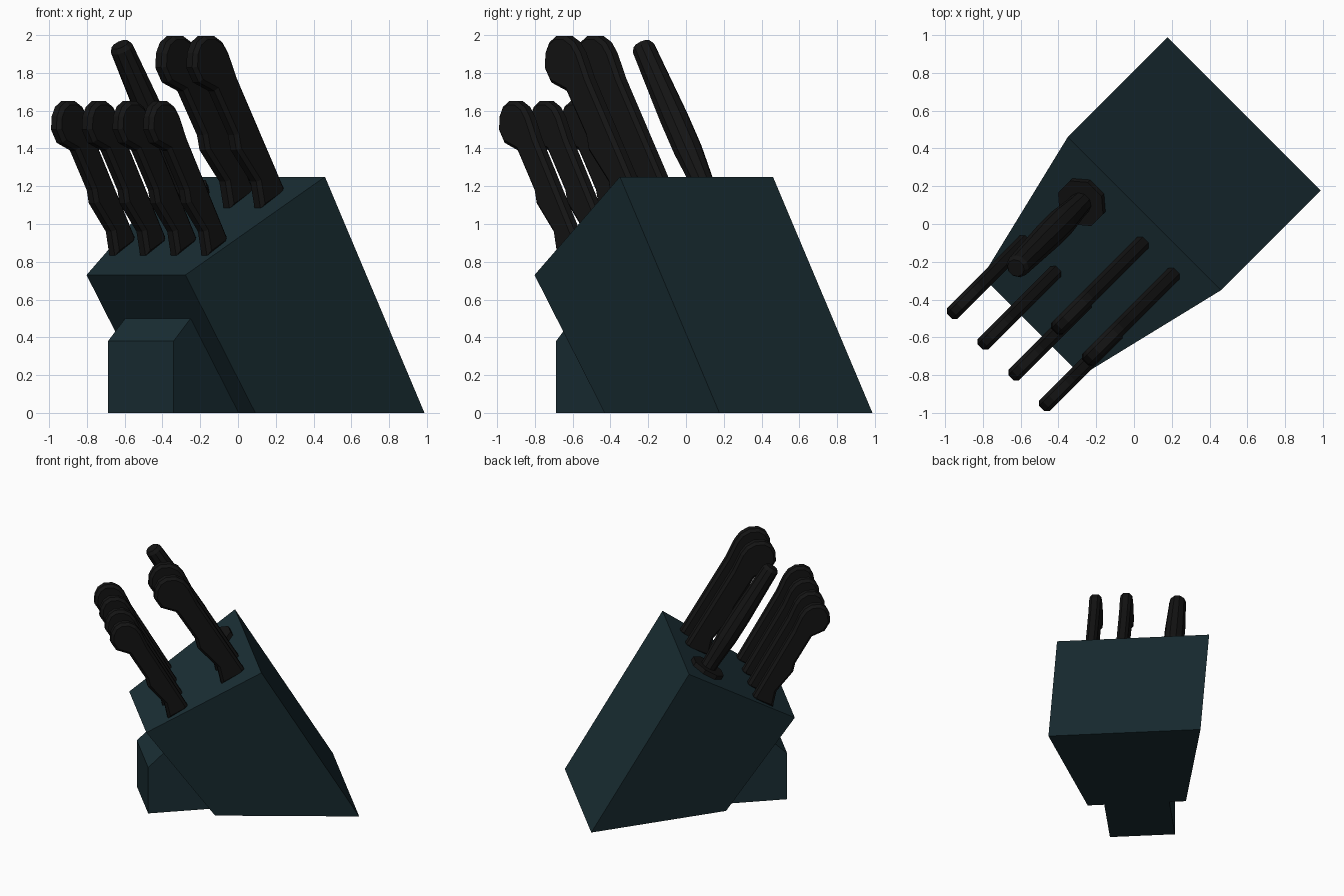
import bpy, bmesh, math
from mathutils import Vector

if "Cube" in bpy.data.objects:
    bpy.data.objects.remove(bpy.data.objects["Cube"])

R2 = math.sqrt(2)


def world(u, v, z):
    """Block space (u = back, v = sideways) turned 45 degrees into world space."""
    return Vector(((u + v) / R2, (u - v) / R2, z))


def material(name, rgb):
    m = bpy.data.materials.new(name)
    m.diffuse_color = (*rgb, 1)
    m.use_nodes = True
    m.node_tree.nodes["Principled BSDF"].inputs["Base Color"].default_value = m.diffuse_color
    return m


TEAL = material("dark_teal", (0.010, 0.027, 0.034))
BLACK = material("black", (0.007, 0.007, 0.007))


def finish(bm, name, mat):
    bmesh.ops.recalc_face_normals(bm, faces=bm.faces)
    me = bpy.data.meshes.new(name)
    bm.to_mesh(me)
    bm.free()
    me.materials.append(mat)
    ob = bpy.data.objects.new(name, me)
    bpy.context.collection.objects.link(ob)
    return ob


def slab(name, profile, mat, v=0, bevel=0):
    """Side profile of (u, z, half width) points, spanned across v."""
    bm = bmesh.new()
    a = [bm.verts.new(world(u, v - w, z)) for u, z, w in profile]
    b = [bm.verts.new(world(u, v + w, z)) for u, z, w in profile]
    n = len(profile)
    caps = [bm.faces.new(a), bm.faces.new(b[::-1])]
    for i in range(n):
        j = (i + 1) % n
        bm.faces.new((a[i], b[i], b[j], a[j]))
    bmesh.ops.recalc_face_normals(bm, faces=bm.faces)
    if bevel:
        rim = list({e for f in caps for e in f.edges})
        bmesh.ops.bevel(bm, geom=rim, offset=bevel, segments=1,
                        profile=0.5, affect='EDGES')
    return finish(bm, name, mat)


# Tapered leaning block and its front support
slab("block", [(0.823, 0, 0.573), (0.078, 1.25, 0.573),
               (-0.764, 0.73, 0.37), (-0.24, 0, 0.37)], TEAL)
slab("front_support", [(-0.728, 0, 0.245), (-0.728, 0.38, 0.245),
                       (-0.60, 0.5, 0.245), (-0.24, 0, 0.245)], TEAL)

# Knife handles: one side profile, reused larger for the back row
HANDLE = [(-0.597, 0.83), (-0.625, 0.96), (-0.752, 1.11), (-0.768, 1.18),
          (-0.894, 1.39), (-0.993, 1.43), (-1.035, 1.50), (-1.03, 1.57),
          (-1.005, 1.62), (-0.96, 1.65), (-0.895, 1.65), (-0.842, 1.62),
          (-0.805, 1.57), (-0.75, 1.45), (-0.45, 0.93), (-0.46, 0.90)]

for i, v in enumerate((-0.345, -0.115, 0.115, 0.345)):
    slab(f"small_knife_handle_{i + 1}", [(u, z, 0.04) for u, z in HANDLE],
         BLACK, v, 0.02)

BIG = [(-0.016 + (u + 0.45) * 1.17, 1.185 + (z - 0.925) * 1.118, 0.042)
       for u, z in HANDLE]
for i, v in enumerate((0.103, 0.335)):
    slab(f"large_knife_handle_{i + 1}", BIG, BLACK, v, 0.02)


def lathe(name, base, axis, rings, sides, mat):
    """Stack of (height, radius) rings along an axis given as (u, z)."""
    bm = bmesh.new()
    loops = []
    for t, r in rings:
        loop = []
        for k in range(sides):
            a = math.tau * (k + 0.5) / sides
            s, c = r * math.sin(a), r * math.cos(a)
            loop.append(bm.verts.new(world(
                base[0] + axis[0] * t + axis[1] * c, base[1] + s,
                base[2] + axis[1] * t - axis[0] * c)))
        loops.append(loop)
    for lo, hi in zip(loops, loops[1:]):
        for k in range(sides):
            m = (k + 1) % sides
            bm.faces.new((lo[k], lo[m], hi[m], hi[k]))
    bm.faces.new(loops[0])
    bm.faces.new(loops[-1])
    return finish(bm, name, mat)


# Sharpening steel: round guard and swelling handle
BASE, AXIS = (-0.105, -0.277, 1.137), (-0.525, 0.851)
lathe("steel_guard", BASE, AXIS, [(-0.01, 0.135), (0.035, 0.135)], 8, BLACK)
lathe("steel_handle", BASE, AXIS,
      [(0, 0.06), (0.1, 0.063), (0.3, 0.077), (0.5, 0.077),
       (0.93, 0.063), (0.955, 0.048)], 10, BLACK)
